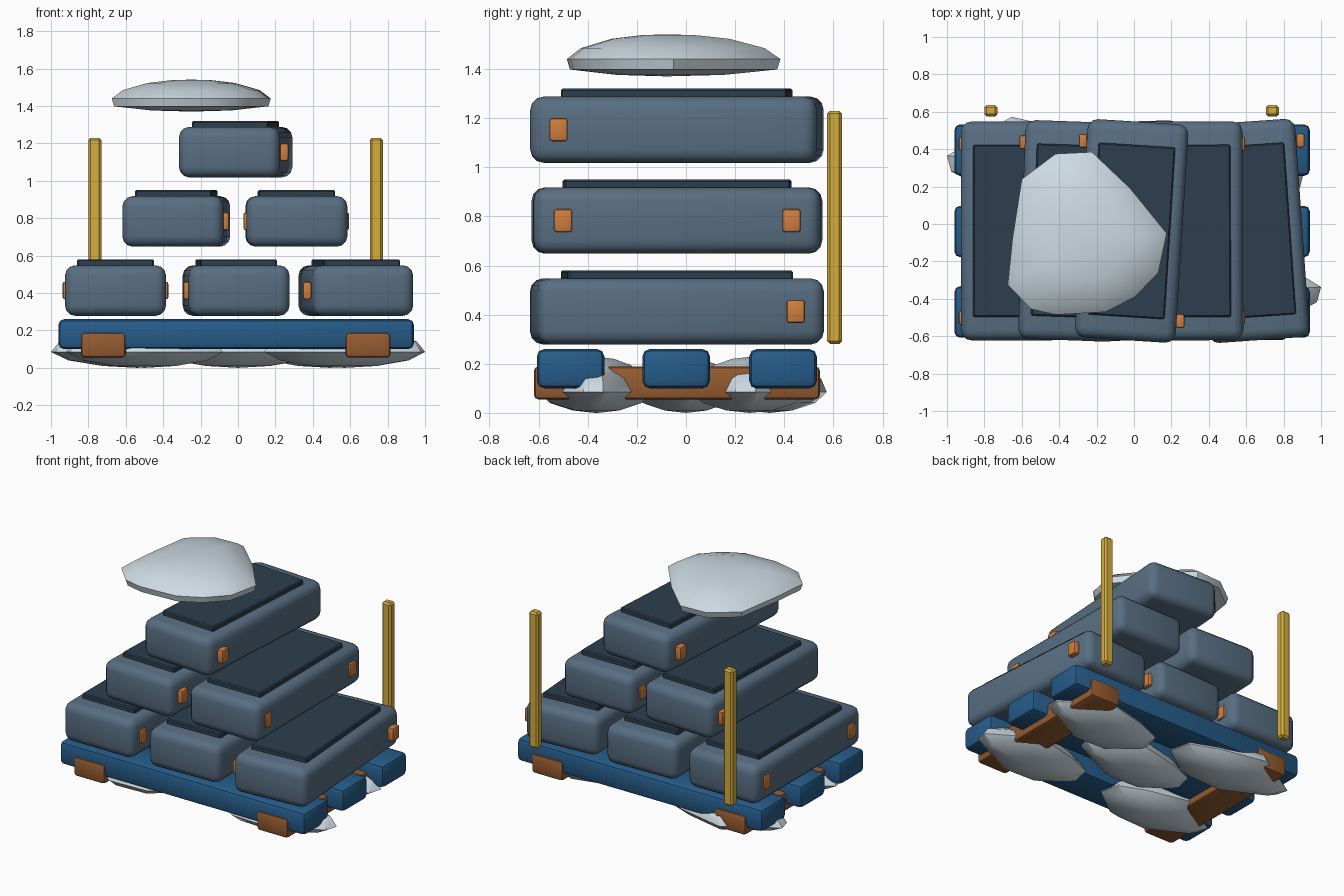
import bpy, bmesh, math
from mathutils import Matrix

if "Cube" in bpy.data.objects:
    bpy.data.objects.remove(bpy.data.objects["Cube"])


def material(name, r, g, b):
    m = bpy.data.materials.new(name)
    m.diffuse_color = [((c / 255 + 0.055) / 1.055) ** 2.4 for c in (r, g, b)] + [1]
    m.use_nodes = True
    m.node_tree.nodes["Principled BSDF"].inputs["Base Color"].default_value = m.diffuse_color
    return m


BLUE = material("blue_paint", 38, 92, 138)
BROWN = material("brown_wood", 150, 92, 48)
SLATE = material("slate", 88, 110, 130)
DARK = material("dark_slate", 45, 62, 78)
ORANGE = material("orange", 208, 126, 62)
YELLOW = material("yellow", 214, 174, 62)
ICE = material("ice", 205, 218, 226)


def finish(name, bm, mat):
    me = bpy.data.meshes.new(name)
    bmesh.ops.recalc_face_normals(bm, faces=bm.faces)
    bm.to_mesh(me)
    bm.free()
    ob = bpy.data.objects.new(name, me)
    bpy.context.collection.objects.link(ob)
    me.materials.append(mat)
    bpy.ops.object.select_all(action='DESELECT')
    bpy.context.view_layer.objects.active = ob
    ob.select_set(True)
    bpy.ops.object.shade_smooth_by_angle(angle=math.radians(35))
    return ob


def box(name, loc, size, bevel, mat, segs=2, rot=0):
    bm = bmesh.new()
    bmesh.ops.create_cube(bm, size=1, matrix=Matrix.Diagonal((*size, 1)))
    bmesh.ops.bevel(bm, geom=bm.edges[:], offset=bevel, segments=segs,
                    profile=0.5, affect='EDGES')
    ob = finish(name, bm, mat)
    ob.location = loc
    ob.rotation_euler.z = math.radians(rot)
    return ob


def slab(name, centre, outline, rings, mat):
    """Lens-shaped chunk: outline scaled about its centre at each (scale, z)."""
    bm = bmesh.new()
    cx, cy = centre
    loops = [[bm.verts.new((cx + x * s, cy + y * s, z)) for x, y in outline]
             for s, z in rings[1:-1]]
    n = len(outline)
    for a, b in zip(loops, loops[1:]):
        for i in range(n):
            bm.faces.new((a[i], a[(i + 1) % n], b[(i + 1) % n], b[i]))
    for loop, (s, z) in ((loops[0], rings[0]), (loops[-1], rings[-1])):
        tip = bm.verts.new((cx, cy, z))
        for i in range(n):
            bm.faces.new((loop[i], loop[(i + 1) % n], tip))
    return finish(name, bm, mat)


# Raft deck planks and runners
for i, y in enumerate((-0.47, -0.04, 0.395)):
    box(f"deck_plank_{i}", (-0.01, y, 0.18), (1.90, 0.275, 0.16), 0.03, BLUE)
for side, x in (("left", -0.72), ("right", 0.695)):
    box(f"runner_{side}", (x, -0.037, 0.122), (0.24, 1.165, 0.135), 0.02, BROWN)

# Stacked crates with lid panels and side latches: x, centre z, turn
crates = [(-0.655, 0.413, 0), (-0.01, 0.413, 1.7), (0.63, 0.413, 4),
          (-0.33, 0.783, -2), (0.312, 0.783, 0.3), (-0.0125, 1.153, -3.6)]
YC = -0.037
for i, (x, z, turn) in enumerate(crates):
    box(f"crate_{i}", (x, YC, z), (0.54, 1.17, 0.27), 0.055, SLATE, 3, turn)
    box(f"crate_lid_{i}", (x, YC, z + 0.146), (0.41, 0.92, 0.042), 0.007, DARK, 1, turn)
    for sx in (-1, 1):
        for sy in (-1, 1):
            y = YC + sy * 0.465 + sx * 0.27 * math.sin(math.radians(turn))
            box(f"latch_{i}_{sx}_{sy}", (x + sx * 0.26, y, z),
                (0.045, 0.075, 0.095), 0.012, ORANGE)

# Rear posts
for side, x in (("left", -0.765), ("right", 0.74)):
    box(f"post_{side}", (x, 0.605, 0.755), (0.07, 0.06, 0.95), 0.012, YELLOW, 1)

# Ice cap floating over the stack
cap = [(-0.60, 0.24), (-0.42, 0.375), (-0.225, 0.385), (-0.02, 0.19),
       (0.175, -0.05), (0.13, -0.26), (0.005, -0.39), (-0.15, -0.47),
       (-0.42, -0.485), (-0.55, -0.455), (-0.675, -0.325), (-0.65, -0.08)]
slab("ice_cap", (-0.25, -0.08), [(x + 0.25, y + 0.08) for x, y in cap],
     [(0, 1.37), (0.5, 1.376), (0.97, 1.398), (1, 1.44), (0.86, 1.485),
      (0.55, 1.523), (0.25, 1.538), (0, 1.541)], ICE)

# Ice floes under the deck: centre, half sizes, direction of the pointed end
floe = [(0.95, -0.25), (1, 0.1), (0.25, 0.97), (-0.5, 0.65),
        (-0.93, 0.33), (-1, -0.27), (-0.5, -0.95), (0.17, -1)]
floes = [(0.57, -0.36, 0.43, 0.23, 1), (0.49, 0.26, 0.42, 0.24, 1),
         (0.0, 0.0, 0.43, 0.22, 1), (-0.54, 0.34, 0.46, 0.24, -1),
         (-0.50, -0.37, 0.42, 0.23, -1)]
for i, (x, y, rx, ry, d) in enumerate(floes):
    slab(f"ice_floe_{i}", (x, y), [(px * rx * d, py * ry) for px, py in floe],
         [(0, 0.0), (0.4, 0.01), (0.8, 0.04), (1, 0.085), (0.9, 0.14),
          (0.6, 0.195), (0.3, 0.22), (0, 0.228)], ICE)
